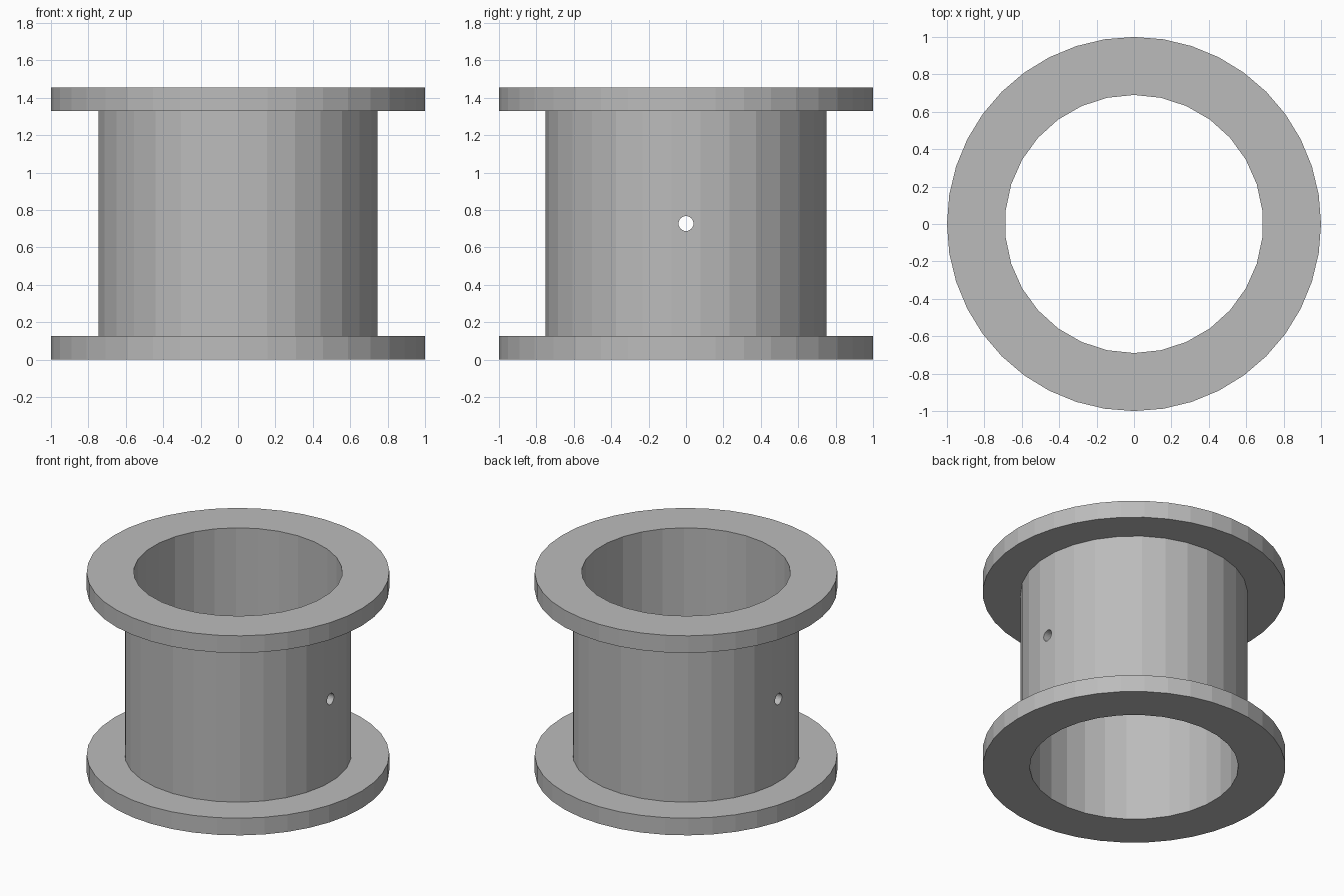
import bpy
import math

cube = bpy.data.objects.get("Cube")
if cube:
    bpy.data.objects.remove(cube, do_unlink=True)

HEIGHT = 1.455
FLANGE = 0.125

grey = bpy.data.materials.new("plain grey")
grey.use_nodes = True
colour = (0.5, 0.5, 0.5, 1)
grey.diffuse_color = colour
grey.node_tree.nodes["Principled BSDF"].inputs["Base Color"].default_value = colour


def cylinder(name, radius, low, high, sides):
    bpy.ops.mesh.primitive_cylinder_add(
        vertices=sides, radius=radius, depth=high - low,
        location=(0, 0, (low + high) / 2))
    obj = bpy.context.object
    obj.name = name
    obj.data.materials.append(grey)
    return obj


def combine(target, other, operation):
    mod = target.modifiers.new(other.name, "BOOLEAN")
    mod.operation = operation
    mod.solver = "EXACT"
    mod.object = other
    bpy.ops.object.select_all(action="DESELECT")
    bpy.context.view_layer.objects.active = target
    target.select_set(True)
    bpy.ops.object.modifier_apply(modifier=mod.name)
    bpy.data.objects.remove(other, do_unlink=True)


# Barrel, overlapping into both flanges
spool = cylinder("flanged_sleeve", 0.75, FLANGE / 2, HEIGHT - FLANGE / 2, 30)

# Flanges
for name, low in (("bottom_flange", 0), ("top_flange", HEIGHT - FLANGE)):
    combine(spool, cylinder(name, 1, low, low + FLANGE, 40), "UNION")

# Central bore
combine(spool, cylinder("bore", 0.69, -0.5, HEIGHT + 0.5, 30), "DIFFERENCE")

# Cross hole through both side walls
pin = cylinder("cross_hole", 0.04, -1, 1, 24)
pin.location = (0, 0, HEIGHT / 2)
pin.rotation_euler = (0, math.pi / 2, 0)
bpy.context.view_layer.update()
combine(spool, pin, "DIFFERENCE")

# Crisp facets
for face in spool.data.polygons:
    face.use_smooth = False
    face.material_index = 0
